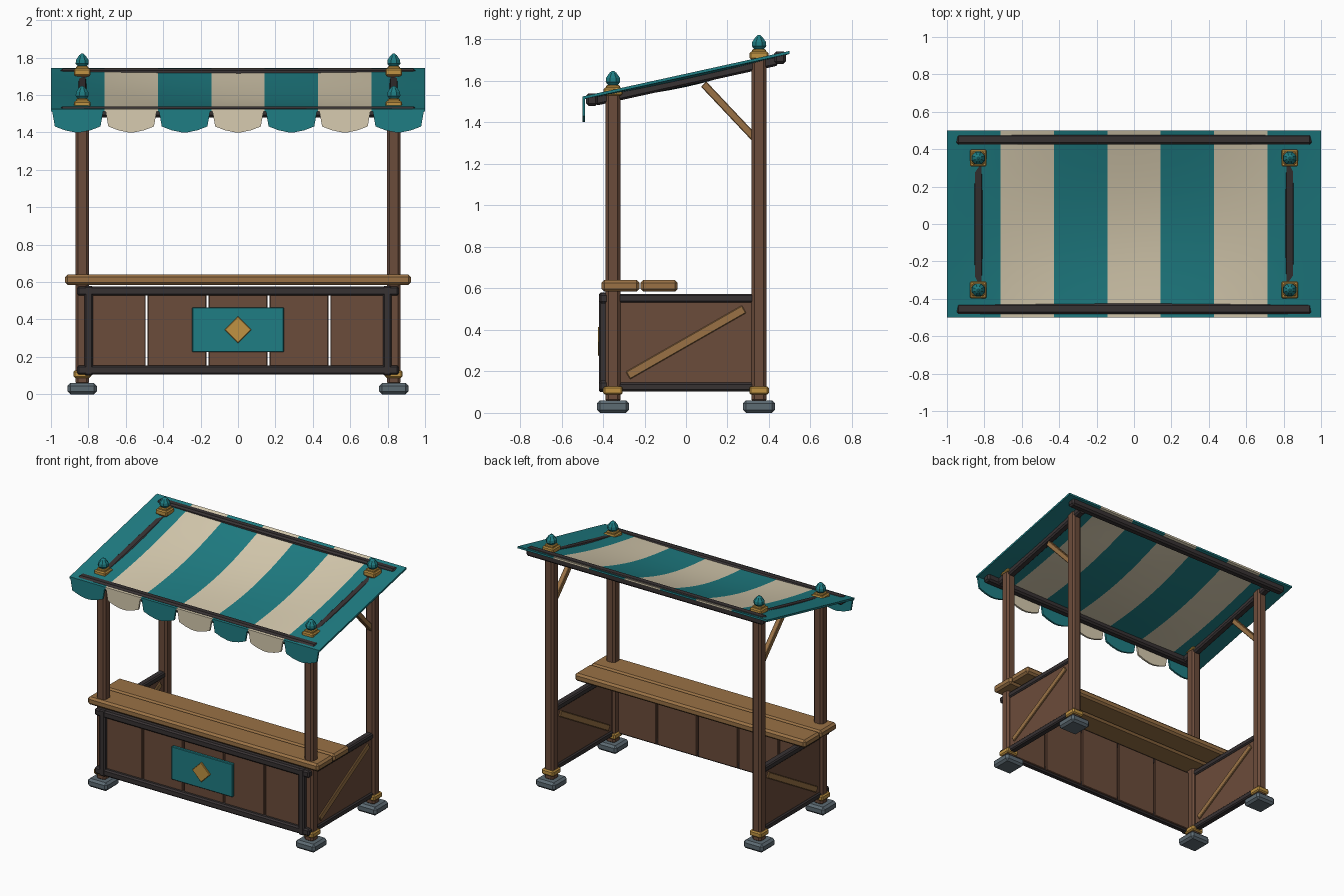
import bpy, bmesh, math
from mathutils import Matrix, Vector

cube = bpy.data.objects.get("Cube")
if cube:
    bpy.data.objects.remove(cube, do_unlink=True)


def material(name, srgb):
    mat = bpy.data.materials.new(name)
    mat.use_nodes = True
    col = tuple((c / 255) ** 2.2 for c in srgb) + (1.0,)
    mat.diffuse_color = col
    bsdf = mat.node_tree.nodes["Principled BSDF"]
    bsdf.inputs["Base Color"].default_value = col
    bsdf.inputs["Roughness"].default_value = 0.8
    return mat


TEAL = material("teal cloth", (36, 124, 130))
CREAM = material("cream cloth", (214, 202, 174))
BROWN = material("brown timber", (107, 77, 61))
OAK = material("light oak", (152, 113, 71))
DARK = material("dark timber", (58, 53, 54))
GOLD = material("brass", (190, 145, 68))
STONE = material("grey stone", (93, 106, 114))


def finish(name, bm, *mats):
    bmesh.ops.recalc_face_normals(bm, faces=bm.faces)
    mesh = bpy.data.meshes.new(name)
    bm.to_mesh(mesh)
    bm.free()
    for m in mats:
        mesh.materials.append(m)
    obj = bpy.data.objects.new(name, mesh)
    bpy.context.collection.objects.link(obj)
    return obj


def box(name, center, size, mat, bevel=0.0, tilt=0.0):
    """Chamfered box, tilted about the x axis."""
    bm = bmesh.new()
    bmesh.ops.create_cube(bm, size=1)
    bmesh.ops.scale(bm, vec=size, verts=bm.verts)
    if bevel:
        bmesh.ops.bevel(bm, geom=bm.edges[:], offset=bevel, segments=1, affect='EDGES')
    bm.transform(Matrix.Translation(center) @ Matrix.Rotation(tilt, 4, 'X'))
    return finish(name, bm, mat)


def strut(name, x, start, end, width, depth, mat, bevel=0.004):
    """Beam between two (y, z) points at a given x."""
    a, b = Vector(start), Vector(end)
    mid, d = (a + b) / 2, b - a
    return box(name, (x, mid.x, mid.y), (width, d.length, depth), mat, bevel,
               math.atan2(d.y, d.x))


def finial(name, x, y, z):
    """Eight-sided pointed bulb."""
    profile = [(0.024, 0), (0.038, 0.016), (0.036, 0.036), (0.018, 0.06), (0.006, 0.07)]
    bm = bmesh.new()
    rings = []
    for r, h in profile:
        rings.append([bm.verts.new((x + r * math.cos(math.tau * (i + 0.5) / 8),
                                    y + r * math.sin(math.tau * (i + 0.5) / 8), z + h))
                      for i in range(8)])
    for lo, hi in zip(rings, rings[1:]):
        for i in range(8):
            j = (i + 1) % 8
            bm.faces.new((lo[i], lo[j], hi[j], hi[i]))
    bm.faces.new(rings[0])
    bm.faces.new(rings[-1])
    return finish(name, bm, TEAL)


def roof_z(y):
    return 1.635 + 0.22 * y


POST_X, POST_Y = 0.833, 0.352

# Corner posts with stone feet, brass collars and finials
for side, sx in (("right", -1), ("left", 1)):
    x = sx * POST_X
    for end, y, cap_z in (("front", -POST_Y, 1.549), ("back", POST_Y, 1.722)):
        tag = f"{end}_{side}"
        box(f"foot_{tag}", (x, y, 0.03), (0.156, 0.156, 0.06), STONE, 0.015)
        box(f"post_{tag}", (x, y, (0.05 + cap_z) / 2), (0.072, 0.072, cap_z - 0.05), BROWN, 0.014)
        box(f"base_collar_{tag}", (x, y, 0.108), (0.094, 0.094, 0.04), GOLD, 0.008)
        box(f"cap_collar_{tag}", (x, y, cap_z), (0.09, 0.09, 0.038), GOLD, 0.007)
        box(f"cap_step_{tag}", (x, y, cap_z + 0.022), (0.066, 0.066, 0.02), GOLD, 0.005)
        finial(f"finial_{tag}", x, y, cap_z + 0.03)

    # Side wall with rails and diagonal brace
    box(f"side_panel_{side}", (x, 0, 0.335), (0.03, 0.66, 0.43), BROWN)
    for level, z in (("bottom", 0.125), ("top", 0.552)):
        box(f"side_rail_{level}_{side}", (x, 0, z), (0.05, 0.66, 0.042), DARK, 0.008)
    strut(f"side_brace_{side}", x, (-0.28, 0.18), (0.28, 0.5), 0.05, 0.042, OAK)

    # Rafter and upper brace
    strut(f"rafter_{side}", x, (-0.44, roof_z(-0.44) - 0.033), (0.44, roof_z(0.44) - 0.033),
          0.054, 0.05, DARK, 0.01)
    strut(f"roof_brace_{side}", x, (0.085, 1.585), (0.335, 1.32), 0.036, 0.036, OAK)

    # Dark upright on the counter front
    box(f"front_upright_{side}", (sx * 0.798, -0.397, 0.34), (0.046, 0.046, 0.48), DARK, 0.008)

# Counter front boards and rails
for i in range(5):
    box(f"front_board_{i + 1}", ((i - 2) * 0.326, -0.378, 0.34), (0.315, 0.03, 0.45), BROWN, 0.004)
for level, z in (("bottom", 0.13), ("top", 0.552)):
    box(f"front_rail_{level}", (0, -0.395, z), (1.72, 0.048, 0.05), DARK, 0.01)

# Counter top planks
box("counter_plank_front", (0, -0.316, 0.612), (1.85, 0.184, 0.056), OAK, 0.014)
box("counter_plank_back", (0, -0.13, 0.612), (1.85, 0.18, 0.056), OAK, 0.014)

# Sign board with diamond
box("sign_board", (0, -0.402, 0.345), (0.49, 0.024, 0.24), TEAL, 0.004)
diamond = box("sign_diamond", (0, 0, 0), (0.102, 0.016, 0.102), GOLD, 0.003)
diamond.rotation_euler.y = math.pi / 4
diamond.location = (0, -0.417, 0.345)

# Roof beams
for end, y, z in (("front", -0.453, 1.51), ("back", 0.453, 1.712)):
    box(f"roof_beam_{end}", (0, y, z), (1.9, 0.058, 0.06), DARK, 0.012)

# Sagging striped canopy
STRIPES, PER, ROWS, THICK = 7, 4, 12, 0.014
cols = STRIPES * PER
bm = bmesh.new()


def canopy_layer(drop):
    grid = []
    for i in range(cols + 1):
        x = -1 + 2 * i / cols
        row = []
        for j in range(ROWS + 1):
            y = -0.5 + j / ROWS
            sag = 0.05 * math.cos(math.pi * x / 2) * math.cos(math.pi * y)
            row.append(bm.verts.new((x, y, roof_z(y) - sag - drop)))
        grid.append(row)
    return grid


top, under = canopy_layer(0), canopy_layer(THICK)


def quad(verts, i):
    bm.faces.new(verts).material_index = (i // PER) % 2


for i in range(cols):
    for j in range(ROWS):
        for g in (top, under):
            quad((g[i][j], g[i + 1][j], g[i + 1][j + 1], g[i][j + 1]), i)
    for j in (0, ROWS):
        quad((top[i][j], top[i + 1][j], under[i + 1][j], under[i][j]), i)
for i in (0, cols):
    for j in range(ROWS):
        quad((top[i][j], top[i][j + 1], under[i][j + 1], under[i][j]), min(i, cols - 1))
canopy = finish("canopy", bm, TEAL, CREAM)
bpy.context.view_layer.objects.active = canopy
canopy.select_set(True)
bpy.ops.object.shade_smooth_by_angle()
canopy.select_set(False)

# Scalloped valance flaps
half = [(0.138, 1.522), (0.122, 1.432), (0.07, 1.412), (0.018, 1.401)]
outline = half + [(-x, z) for x, z in reversed(half)]
for s in range(STRIPES):
    cx = -1 + (2 * s + 1) / STRIPES
    bm = bmesh.new()
    face = bm.faces.new([bm.verts.new((cx + x, -0.5, z)) for x, z in outline])
    ext = bmesh.ops.extrude_face_region(bm, geom=[face])
    moved = [v for v in ext["geom"] if isinstance(v, bmesh.types.BMVert)]
    bmesh.ops.translate(bm, vec=(0, 0.014, 0), verts=moved)
    finish(f"valance_flap_{s + 1}", bm, CREAM if s % 2 else TEAL)
